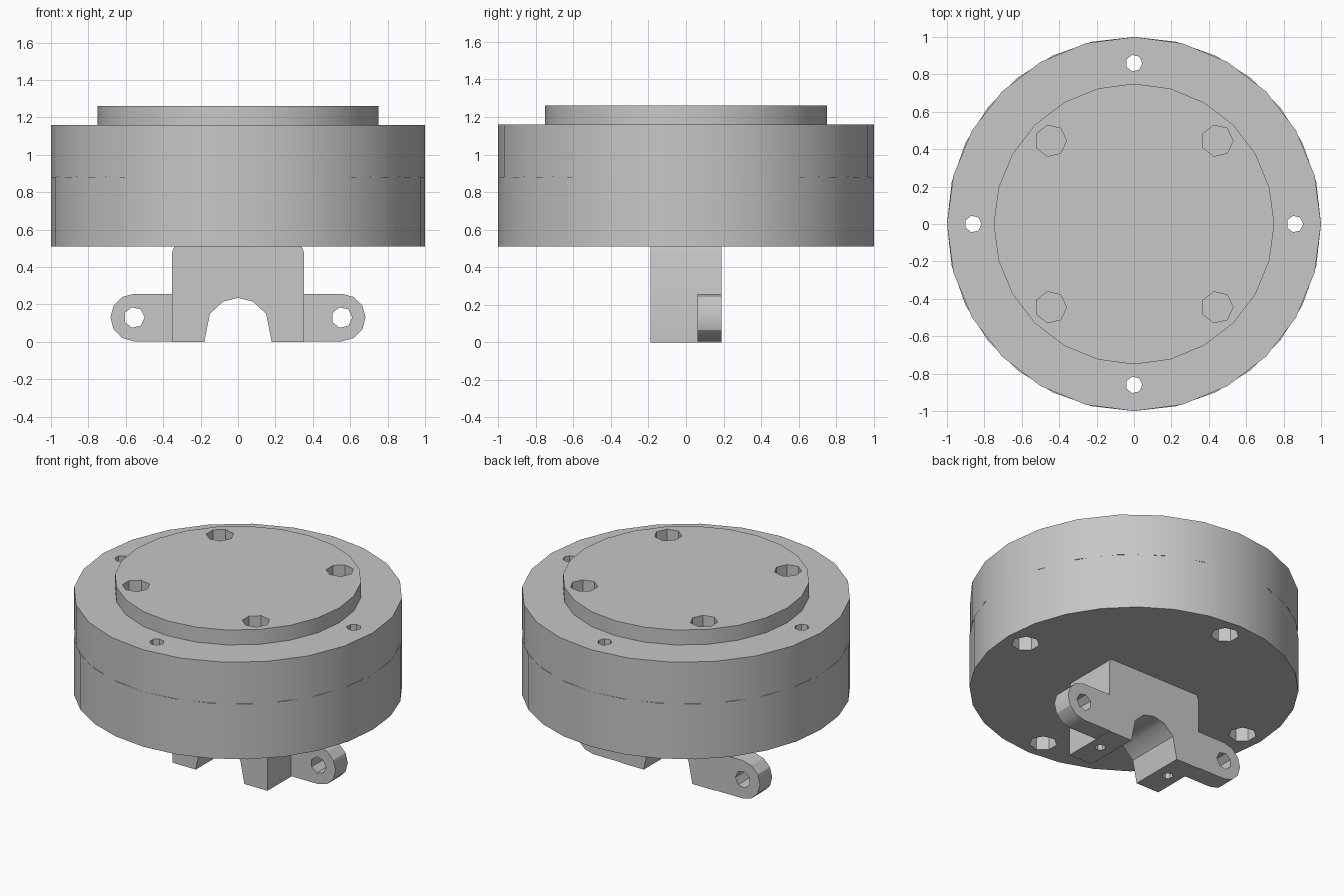
import bpy, bmesh, math
from math import cos, sin, pi

cube = bpy.data.objects.get("Cube")
if cube:
    bpy.data.objects.remove(cube, do_unlink=True)

GREY = 0.57
grey = bpy.data.materials.new("light_grey")
grey.use_nodes = True
grey.diffuse_color = (GREY, GREY, GREY, 1)
grey.node_tree.nodes["Principled BSDF"].inputs["Base Color"].default_value = (GREY, GREY, GREY, 1)


def make_object(name, bm):
    bmesh.ops.recalc_face_normals(bm, faces=bm.faces[:])
    mesh = bpy.data.meshes.new(name)
    bm.to_mesh(mesh)
    bm.free()
    mesh.materials.append(grey)
    obj = bpy.data.objects.new(name, mesh)
    bpy.context.collection.objects.link(obj)
    return obj


def add_lathe(bm, rings, sides, centre=(0, 0), turn=0.0):
    """Stack of circles (radius, z) closed at both ends."""
    loops = []
    for r, z in rings:
        angles = [turn + 2 * pi * i / sides for i in range(sides)]
        loops.append([bm.verts.new((centre[0] + r * cos(a), centre[1] + r * sin(a), z)) for a in angles])
    for low, high in zip(loops, loops[1:]):
        for i in range(sides):
            j = (i + 1) % sides
            bm.faces.new((low[i], low[j], high[j], high[i]))
    bm.faces.new(loops[0][::-1])
    bm.faces.new(loops[-1])


def add_prism(bm, outline, y0, y1):
    """Outline in x and z, extruded along y."""
    face = bm.faces.new([bm.verts.new((x, y0, z)) for x, z in outline])
    out = bmesh.ops.extrude_face_region(bm, geom=[face])
    moved = [v for v in out["geom"] if isinstance(v, bmesh.types.BMVert)]
    bmesh.ops.translate(bm, verts=moved, vec=(0, y1 - y0, 0))


def circle(x, z, r, sides, start=0.0, sweep=2 * pi):
    return [(x + r * cos(start + sweep * i / sides), z + r * sin(start + sweep * i / sides)) for i in range(sides)]


def select_only(obj):
    bpy.ops.object.select_all(action="DESELECT")
    obj.select_set(True)
    bpy.context.view_layer.objects.active = obj


def cut(obj, bm):
    cutter = make_object("hole_cutter", bm)
    cutter.hide_render = True
    mod = obj.modifiers.new("holes", "BOOLEAN")
    mod.operation = "DIFFERENCE"
    mod.solver = "EXACT"
    mod.object = cutter
    select_only(obj)
    bpy.ops.object.modifier_apply(modifier=mod.name)
    bpy.data.objects.remove(cutter, do_unlink=True)


def smooth(obj):
    select_only(obj)
    bpy.ops.object.shade_smooth_by_angle(angle=math.radians(30))


BOTTOM, SEAM, RIM, TOP = 0.51, 0.88, 1.16, 1.26
rim_points = [(0.86 * cos(k * pi / 2), 0.86 * sin(k * pi / 2)) for k in range(4)]
cap_points = [(sx * 0.445, sy * 0.445) for sx in (-1, 1) for sy in (-1, 1)]

# Lower disc with wide screw recesses narrowing upward
bm = bmesh.new()
add_lathe(bm, [(1, BOTTOM), (1, SEAM)], 28)
lower_disc = make_object("lower_disc", bm)
bm = bmesh.new()
for p in rim_points:
    add_lathe(bm, [(0.085, BOTTOM - 0.1), (0.085, 0.76), (0.045, 0.76), (0.045, SEAM + 0.1)], 7, p)
cut(lower_disc, bm)

# Upper disc with raised round cap, through holes and blind holes
bm = bmesh.new()
add_lathe(bm, [(1, SEAM), (1, RIM), (0.75, RIM), (0.75, TOP)], 24)
upper_disc = make_object("upper_disc", bm)
bm = bmesh.new()
for p in rim_points:
    add_lathe(bm, [(0.045, SEAM - 0.1), (0.045, RIM + 0.1)], 7, p)
for p in cap_points:
    add_lathe(bm, [(0.085, 1.02), (0.085, TOP + 0.1)], 7, p)
cut(upper_disc, bm)

# Bracket block with an arch between its two legs
arch = [(0.18, 0), (0.15, 0.15), (0.08, 0.215), (0, 0.235)]
half = [(0.34, BOTTOM), (0.352, 0.48), (0.352, 0)] + arch
outline = half + [(-x, z) for x, z in half[-2::-1]]
bm = bmesh.new()
add_prism(bm, outline, -0.19, 0.19)
bracket_block = make_object("bracket_block", bm)
bm = bmesh.new()
for side in (-1, 1):
    add_lathe(bm, [(0.033, -0.1), (0.033, 0.25)], 7, (side * 0.268, 0))
cut(bracket_block, bm)

# Rounded side ears with cross holes
for side, name in ((1, "left_ear"), (-1, "right_ear")):
    tip = circle(0.555, 0.13, 0.127, 6, -pi / 2, pi) + [(0.555, 0.257)]
    bm = bmesh.new()
    add_prism(bm, [(side * x, z) for x, z in [(0.34, 0.003)] + tip + [(0.34, 0.257)]], 0.06, 0.19)
    ear = make_object(name, bm)
    bm = bmesh.new()
    add_prism(bm, circle(side * 0.555, 0.13, 0.056, 7), -0.1, 0.3)
    cut(ear, bm)
    smooth(ear)

for part in (lower_disc, upper_disc, bracket_block):
    smooth(part)
